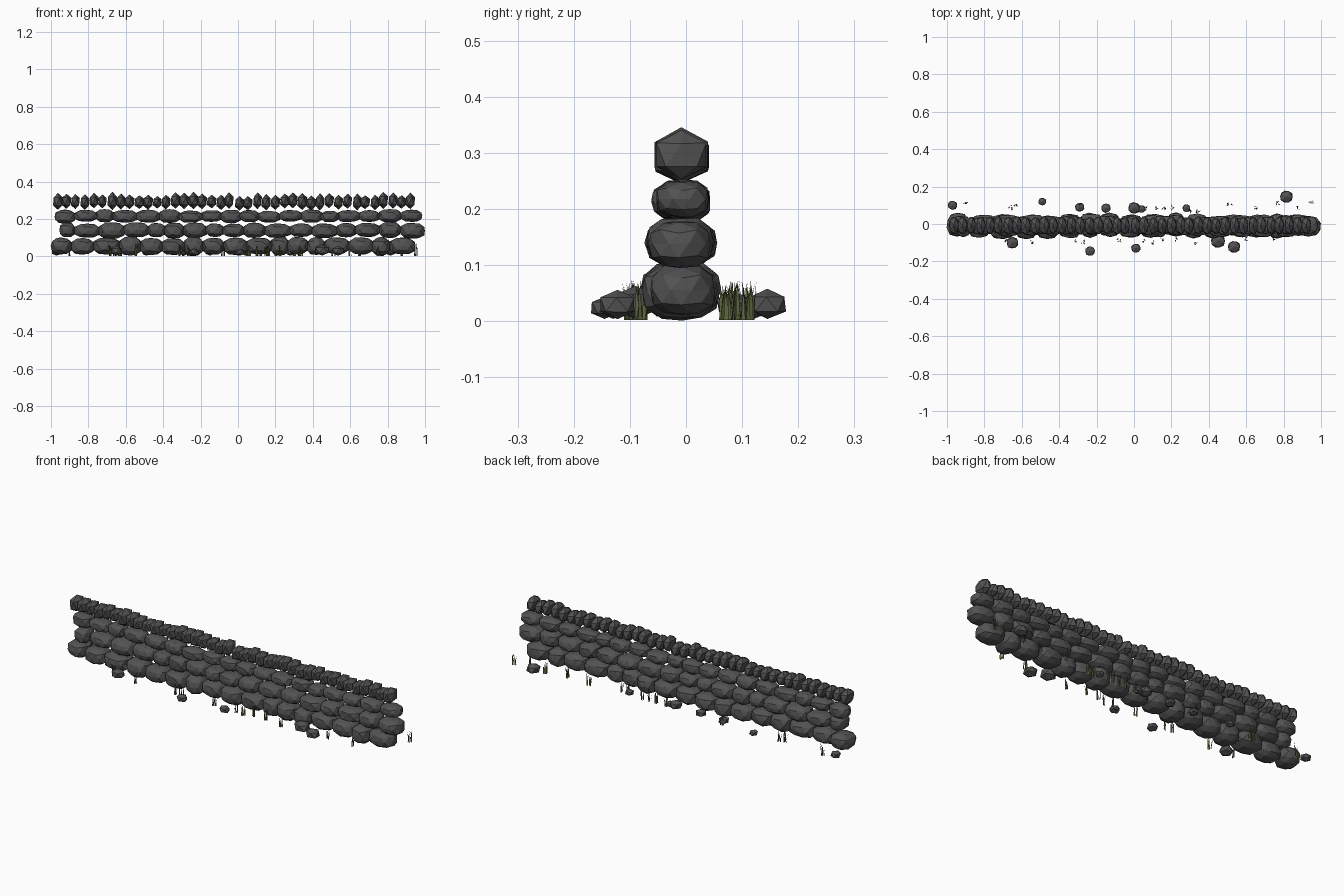
import bpy, bmesh, math, random
from mathutils import Vector, Matrix

if "Cube" in bpy.data.objects:
    bpy.data.objects.remove(bpy.data.objects["Cube"])

random.seed(11)
R = random.uniform


def material(name, rgb):
    m = bpy.data.materials.new(name)
    m.diffuse_color = (*rgb, 1)
    m.use_nodes = True
    m.node_tree.nodes["Principled BSDF"].inputs["Base Color"].default_value = m.diffuse_color
    return m


STONE = material("dark grey stone", (0.085, 0.085, 0.087))
GRASS = material("olive grass", (0.105, 0.13, 0.045))


def finish(name, bm, mat):
    me = bpy.data.meshes.new(name)
    bm.to_mesh(me)
    bm.free()
    me.materials.append(mat)
    bpy.context.collection.objects.link(bpy.data.objects.new(name, me))


def stone(bm, centre, radii, detail=2, boxy=2.0, rough=0.0, turn=0.0):
    """Faceted stone: icosphere pushed towards a box, jittered and scaled."""
    verts = bmesh.ops.create_icosphere(bm, subdivisions=detail, radius=1)["verts"]
    spin = Matrix.Rotation(turn, 3, 'Z')
    for v in verts:
        c = v.co
        n = sum(abs(a) ** boxy for a in c) ** (1 / boxy)
        c = c / n * (1 + R(-rough, rough))
        v.co = Vector(centre) + spin @ Vector([c[i] * radii[i] for i in range(3)])


# Stacked courses of rounded stones
def course(name, x0, x1, count, z, y, depth, height):
    bm = bmesh.new()
    widths = [R(0.75, 1.25) for _ in range(count)]
    k = (x1 - x0) / sum(widths)
    x = x0
    for i, w in enumerate(widths):
        w *= k
        edge = 0 if i in (0, count - 1) else 0.006
        stone(bm, (x + w / 2, y + R(-.008, .008), z + R(-.003, .003)),
              (w / 2 + edge, depth * R(.92, 1.08), height * R(.88, 1.06)),
              2, 2.7, 0.04, R(-.06, .06))
        x += w
    finish(name, bm, STONE)


course("bottom_course", -1.0, 0.95, 17, 0.055, -0.01, 0.062, 0.049)
course("second_course", -0.955, 1.0, 17, 0.14, -0.008, 0.057, 0.041)
course("third_course", -0.98, 0.985, 18, 0.215, -0.008, 0.045, 0.035)

# Upright coping stones along the top
bm = bmesh.new()
n = 40
for i in range(n):
    x = -0.965 + 1.89 * i / (n - 1)
    top = R(0.322, 0.346)
    low = R(0.245, 0.258)
    stone(bm, (x + R(-.004, .004), -0.008 + R(-.002, .002), (top + low) / 2),
          (R(.025, .03), R(.048, .053), (top - low) / 2), 1, 2.3)
finish("coping_stones", bm, STONE)

# Fallen rubble at the foot of the wall
bm = bmesh.new()
for x, y, r in [(-.97, .10, .026), (-.49, .12, .022), (-.29, .09, .026),
                (-.15, .085, .027), (0, .085, .033), (.04, .08, .022),
                (.28, .085, .022), (.815, .145, .036), (-.65, -.10, .034),
                (-.235, -.145, .027), (.01, -.13, .026), (.45, -.09, .04),
                (.535, -.122, .035)]:
    h = r * 0.75
    stone(bm, (x, y, 0.004 + h), (r, r * .95, h), 1, 2.6, 0.04, R(-.3, .3))
finish("rubble", bm, STONE)

# Grass tufts: a few tapering, bent blades each
bm = bmesh.new()
back = [(-.9, .11), (-.66, .09), (-.63, .10), (-.29, .10), (.06, .08), (.12, .08),
        (.16, .08), (.20, .085), (.30, .07), (.34, .07), (.51, .10), (.65, .09),
        (.77, .11), (.88, .085), (.95, .115)]
front = [(-.68, -.09), (-.55, -.10), (-.31, -.09), (-.27, -.095), (-.08, -.085),
         (.05, -.09), (.10, -.10), (.15, -.08), (.22, -.08), (.33, -.105),
         (.60, -.08), (.75, -.08)]
for x, y in back + front:
    for _ in range(5):
        a = R(0, 2 * math.pi)
        side = Vector((math.cos(a), math.sin(a), 0)) * 0.004
        lean = Vector((-math.sin(a), math.cos(a), 0)) * R(.004, .014)
        base = Vector((x + R(-.008, .008), y + R(-.008, .008), 0.002))
        h = R(.045, .073)
        mid = base + lean * .35 + Vector((0, 0, h * .55))
        tip = base + lean + Vector((0, 0, h))
        p = [bm.verts.new(c) for c in
             (base - side, base + side, mid + side * .65, mid - side * .65, tip)]
        bm.faces.new(p[:4])
        bm.faces.new((p[3], p[2], p[4]))
finish("grass_tufts", bm, GRASS)
